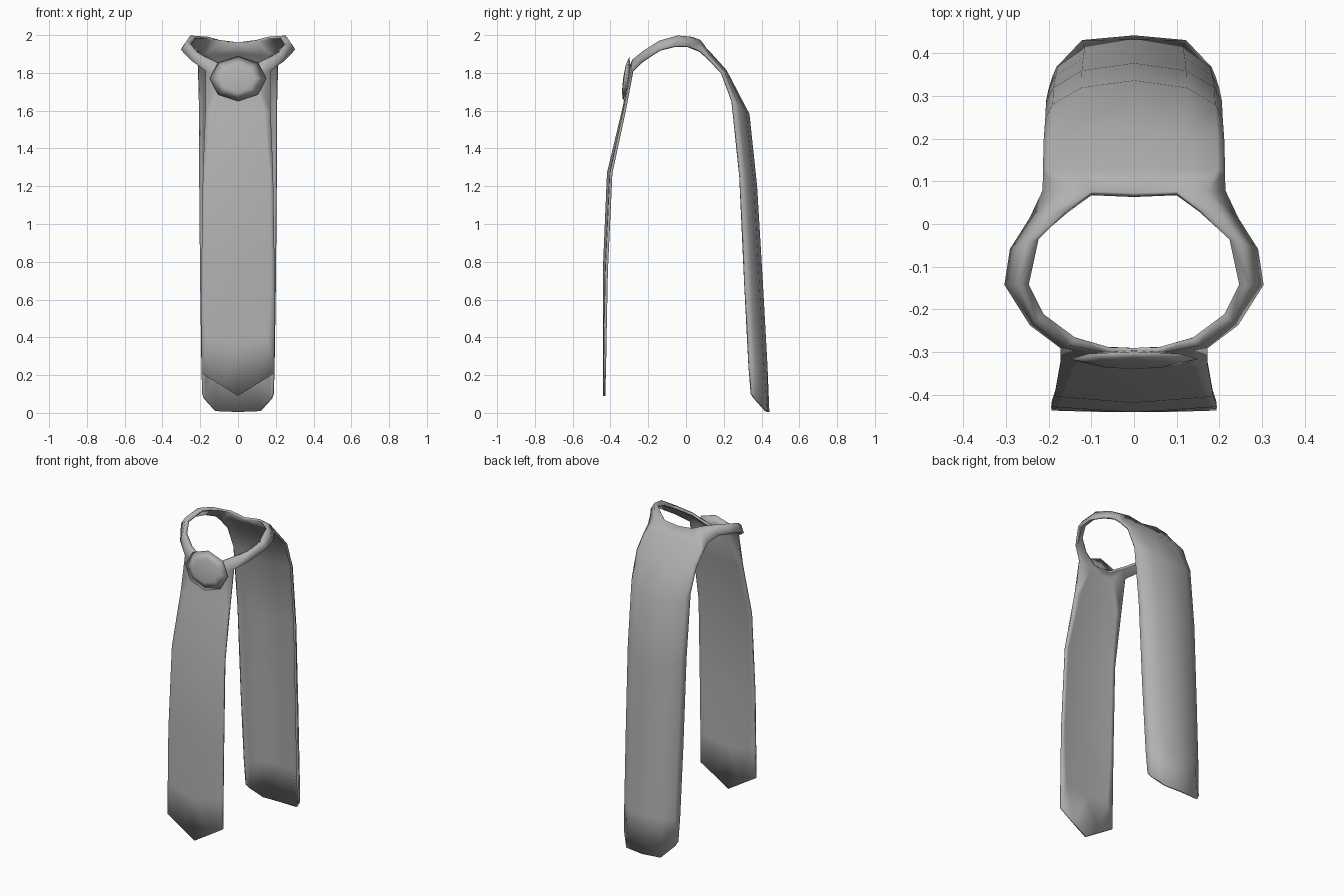
import bpy, bmesh, math
from mathutils import Vector

if "Cube" in bpy.data.objects:
    bpy.data.objects.remove(bpy.data.objects["Cube"])


def loft(bm, rows):
    """Skin a list of equally long point rows with quads."""
    grid = [[bm.verts.new(p) for p in row] for row in rows]
    for a, b in zip(grid, grid[1:]):
        for i in range(len(a) - 1):
            bm.faces.new((a[i], a[i + 1], b[i + 1], b[i]))


def cross_row(centre, edge, cols):
    """Half row of a hanging panel, bent from its centre line to its edge."""
    (yc, zc), (w, ye, ze) = centre, edge
    return [(w * u, yc + (ye - yc) * f, zc + (ze - zc) * g) for u, f, g in cols]


# dark grey cloth
grey = bpy.data.materials.new("dark_grey")
grey.diffuse_color = (.44, .44, .44, 1)
grey.use_nodes = True
grey.node_tree.nodes["Principled BSDF"].inputs["Base Color"].default_value = grey.diffuse_color


def finish(obj):
    obj.data.materials.append(grey)
    bpy.ops.object.select_all(action='DESELECT')
    bpy.context.view_layer.objects.active = obj
    obj.select_set(True)
    for m in list(obj.modifiers):
        bpy.ops.object.modifier_apply(modifier=m.name)
    bpy.ops.object.shade_smooth()


def make_object(name, bm):
    mesh = bpy.data.meshes.new(name)
    bmesh.ops.remove_doubles(bm, verts=bm.verts, dist=0.001)
    bmesh.ops.recalc_face_normals(bm, faces=bm.faces)
    bm.to_mesh(mesh)
    bm.free()
    obj = bpy.data.objects.new(name, mesh)
    bpy.context.collection.objects.link(obj)
    return obj


bm = bmesh.new()

# collar: inner edge, ridge, outer edge, from the back round to the front
collar = [
    [(.10, .072, 1.970), (.17, .074, 1.955), (.21, .075, 1.915)],
    [(.155, .03, 1.985), (.20, .025, 1.985), (.24, .01, 1.94)],
    [(.225, -.035, 1.985), (.25, -.045, 1.992), (.285, -.06, 1.94)],
    [(.25, -.14, 1.945), (.27, -.14, 1.965), (.298, -.14, 1.92)],
    [(.215, -.21, 1.905), (.228, -.225, 1.91), (.24, -.232, 1.86)],
    [(.14, -.265, 1.865), (.15, -.28, 1.865), (.17, -.285, 1.81)],
    [(.06, -.288, 1.82), (.06, -.298, 1.82), (.085, -.295, 1.78)],
    [(0, -.290, 1.81), (0, -.300, 1.81), (0, -.298, 1.77)],
]
loft(bm, collar)

# back panel: a trough-shaped drape starting at the collar
cols = [(0, 0, 0), (.6, .2, .2), (.92, .65, .65), (1, 1, 1)]
hem = [(0, 0, 0), (.65, .12, .05), (.96, .8, .75), (1, 1, 1)]
back = [[(0, .068, 1.957)] + collar[0]]
for c, e in [((.125, 1.905), (.21, .12, 1.875)),
             ((.21, 1.81), (.208, .19, 1.80)),
             ((.33, 1.58), (.203, .245, 1.65)),
             ((.37, 1.20), (.20, .285, 1.25)),
             ((.40, .70), (.195, .31, .70)),
             ((.425, .25), (.188, .333, .25))]:
    back.append(cross_row(c, e, cols))
back.append(cross_row((.435, .005), (.184, .345, .10), hem))
loft(bm, back)

# front panel: nearly flat with a pointed hem
front = [[collar[7][2], collar[6][2], collar[5][2]]]
for c, e, u in [((-.333, 1.60), (.172, -.325, 1.60), .8),
                ((-.412, 1.27), (.185, -.396, 1.27), .9),
                ((-.434, .75), (.193, -.42, .75), .9),
                ((-.434, .36), (.193, -.427, .40), .8),
                ((-.434, .09), (.193, -.43, .21), .5)]:
    front.append(cross_row(c, e, [(0, 0, 0), (u, u * u, u), (1, 1, 1)]))
loft(bm, front)

stole = make_object("draped_stole", bm)
mirror = stole.modifiers.new("mirror", 'MIRROR')
mirror.use_clip = True
thick = stole.modifiers.new("cloth", 'SOLIDIFY')
thick.thickness = .013
thick.offset = 0
finish(stole)

# medallion: shallow domed octagon leaning against the collar
bm = bmesh.new()
lean = Vector((0, -.035 / .24, -1)).normalized()
out = Vector((0, -1, .035 / .24)).normalized()
middle = Vector((0, -.316, 1.77))
rings = []
for scale, depth in [(.45, -.012), (1, 0), (.6, .013), (.001, .017)]:
    ring = []
    for k in range(9):
        a = 2 * math.pi * (k % 8) / 8
        ring.append(middle + Vector((.150 * scale * math.sin(a), 0, 0))
                    + lean * (.121 * scale * math.cos(a)) + out * depth)
    rings.append(ring)
loft(bm, rings)
bmesh.ops.remove_doubles(bm, verts=bm.verts, dist=0.001)
bmesh.ops.holes_fill(bm, edges=bm.edges)
medallion = make_object("medallion", bm)
finish(medallion)
